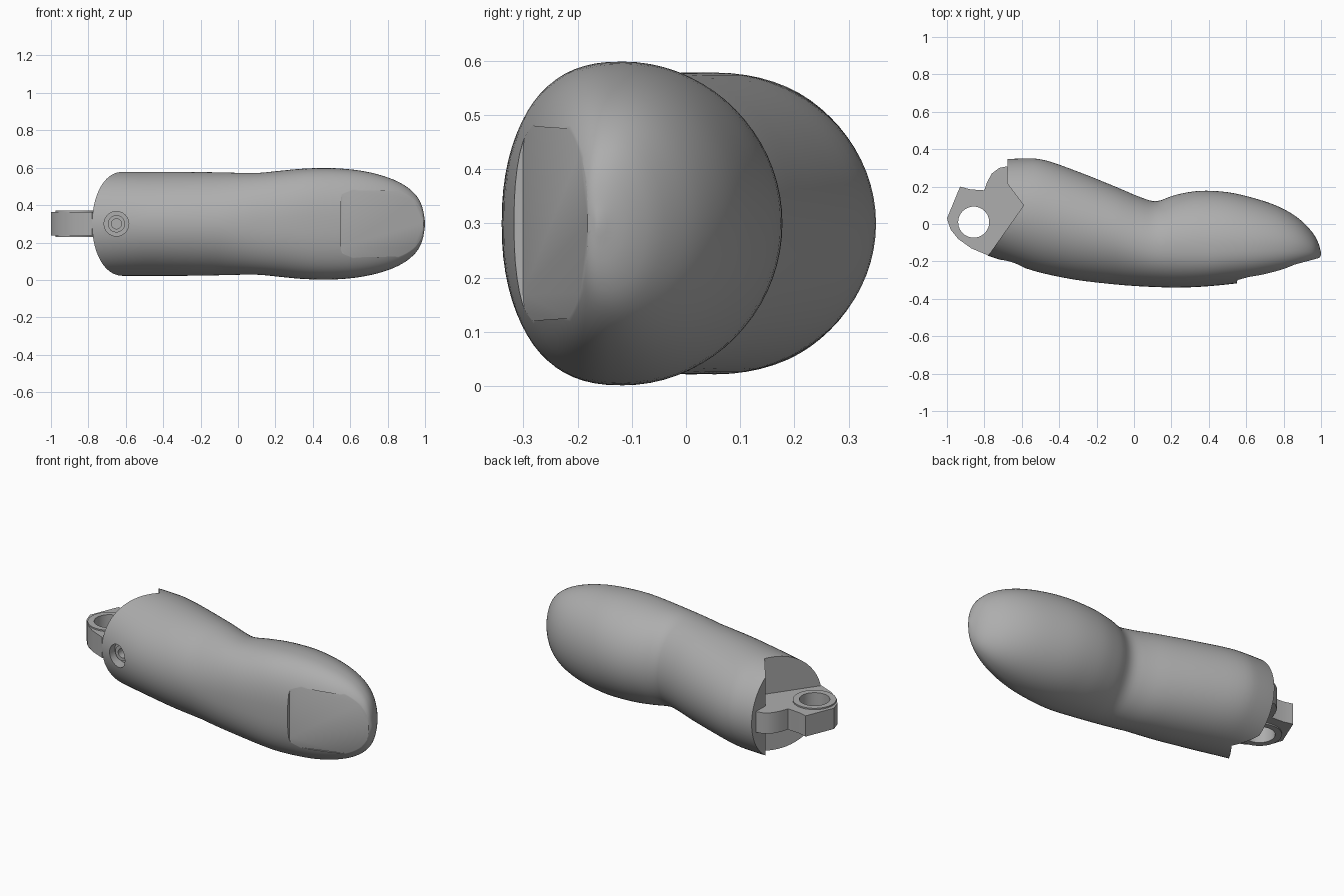
import bpy, bmesh
from math import cos, sin, pi, radians
from mathutils import Matrix, Vector

if "Cube" in bpy.data.objects:
    bpy.data.objects.remove(bpy.data.objects["Cube"])

MID = 0.3  # height of the centre plane

grey = bpy.data.materials.new("plain grey")
grey.use_nodes = True
tone = (0.42, 0.42, 0.42, 1)
grey.diffuse_color = tone
grey.node_tree.nodes["Principled BSDF"].inputs["Base Color"].default_value = tone


def finish(name, bm):
    bmesh.ops.recalc_face_normals(bm, faces=bm.faces)
    mesh = bpy.data.meshes.new(name)
    bm.to_mesh(mesh)
    bm.free()
    mesh.materials.append(grey)
    ob = bpy.data.objects.new(name, mesh)
    bpy.context.collection.objects.link(ob)
    return ob


def prism(name, outline, low, high):
    """Extrude an outline in x, y between two heights."""
    bm = bmesh.new()
    face = bm.faces.new([bm.verts.new((x, y, low)) for x, y in outline])
    out = bmesh.ops.extrude_face_region(bm, geom=[face])
    top = [v for v in out["geom"] if isinstance(v, bmesh.types.BMVert)]
    bmesh.ops.translate(bm, verts=top, vec=(0, 0, high - low))
    return finish(name, bm)


def cylinder(name, radius, start, end, radius_end=None):
    start, end = Vector(start), Vector(end)
    axis = end - start
    place = Matrix.Translation((start + end) / 2) @ axis.to_track_quat("Z", "Y").to_matrix().to_4x4()
    bm = bmesh.new()
    bmesh.ops.create_cone(bm, cap_ends=True, segments=48, radius1=radius,
                          radius2=radius_end or radius, depth=axis.length, matrix=place)
    return finish(name, bm)


def combine(target, tool, operation="DIFFERENCE"):
    tool.hide_render = True
    mod = target.modifiers.new("combine", "BOOLEAN")
    mod.object, mod.operation, mod.solver = tool, operation, "EXACT"
    bpy.context.view_layer.objects.active = target
    bpy.ops.object.modifier_apply(modifier=mod.name)
    bpy.data.objects.remove(tool)


def smooth(ob, angle):
    bpy.ops.object.select_all(action="DESELECT")
    ob.select_set(True)
    bpy.context.view_layer.objects.active = ob
    bpy.ops.object.shade_smooth_by_angle(angle=radians(angle))


def blend(a, b, c, d, t):
    """Catmull-Rom step between stations b and c."""
    return [q + t * (r - p + t * (2 * p - 5 * q + 4 * r - s + t * (3 * (q - r) + s - p))) / 2
            for p, q, r, s in zip(a, b, c, d)]


# Finger body: x, front edge, back edge, half height
stations = [
    (-0.95, -0.12, 0.33, 0.26), (-0.78, -0.17, 0.34, 0.275), (-0.6, -0.23, 0.35, 0.278),
    (-0.48, -0.265, 0.342, 0.278), (-0.3, -0.3, 0.28, 0.278), (-0.1, -0.323, 0.2, 0.275),
    (0.03, -0.333, 0.145, 0.272), (0.12, -0.337, 0.122, 0.273), (0.22, -0.34, 0.155, 0.283),
    (0.35, -0.336, 0.177, 0.295), (0.5, -0.323, 0.17, 0.298), (0.65, -0.303, 0.136, 0.285),
    (0.78, -0.275, 0.09, 0.255), (0.88, -0.242, 0.03, 0.212), (0.95, -0.21, -0.04, 0.155),
    (0.985, -0.188, -0.1, 0.09), (1.0, -0.165, -0.155, 0.01),
]
rows = [stations[0]] + stations + [stations[-1]]
sections = []
for i in range(len(stations) - 1):
    sections += [blend(*rows[i:i + 4], k / 4) for k in range(4)]
sections.append(stations[-1])

SIDES = 72
bm = bmesh.new()
rings = []
for x, front, back, half in sections:
    tip = min(max((x + 0.1) / 0.5, 0), 1)
    centre = front + (back - front) * (0.5 - 0.08 * tip)
    ring = []
    for k in range(SIDES):
        c, s = cos(2 * pi * k / SIDES), sin(2 * pi * k / SIDES)
        power = 2 / (2 + 0.5 * tip) if c < 0 else 1
        reach = back - centre if c > 0 else front - centre
        y = centre + reach * abs(c) ** power
        z = half * abs(s) ** power * (1 if s > 0 else -1)
        ring.append(bm.verts.new((x, y, MID + z)))
    rings.append(ring)
for a, b in zip(rings, rings[1:]):
    for k in range(SIDES):
        n = (k + 1) % SIDES
        bm.faces.new((a[k], a[n], b[n], b[k]))
bm.faces.new(rings[0])
bm.faces.new(rings[-1])
finger = finish("finger_body", bm)

# Angled notch across the knuckle end
combine(finger, prism("notch_cutter", [
    (-0.92, -0.369), (-0.59, 0.1), (-0.68, 0.22), (-0.67, 0.6), (-1.5, 0.6), (-1.5, -0.369)], -1, 2))

# Flat nail bed with rounded corners, sloping towards the tip
bm = bmesh.new()
outline = [(1.1, MID + 0.17), (1.1, MID - 0.17)]
for side in (-1, 1):
    arc = [(0.6 - 0.05 * sin(a * pi / 12), MID + side * (0.13 + 0.05 * cos(a * pi / 12)))
           for a in range(7)]
    outline += arc if side < 0 else arc[::-1]


def nail_y(x):
    return -0.303 + 0.27 * (x - 0.54)


inner = [bm.verts.new((x, nail_y(x), z)) for x, z in outline]
outer = [bm.verts.new((x - 0.01, -0.6, z)) for x, z in outline]
bm.faces.new(inner)
bm.faces.new(outer[::-1])
for k in range(len(inner)):
    n = (k + 1) % len(inner)
    bm.faces.new((inner[k], inner[n], outer[n], outer[k]))
combine(finger, finish("nail_cutter", bm))

# Countersunk screw hole
combine(finger, cylinder("sink_cutter", 0.066, (-0.65, -0.4, MID), (-0.65, -0.14, MID)))
combine(finger, cylinder("bore_cutter", 0.036, (-0.65, -0.2, MID), (-0.65, 0.1, MID)))
smooth(finger, 35)

# Screw head seated in the hole
screw = cylinder("screw", 0.046, (-0.65, -0.165, MID), (-0.65, -0.06, MID))
combine(screw, cylinder("socket_cutter", 0.027, (-0.65, -0.3, MID), (-0.65, -0.12, MID)))
smooth(screw, 35)

# Hinge lug with a raised ring around its pin hole
lug = prism("hinge_lug", [
    (-0.93, 0.2), (-0.875, 0.185), (-0.8, 0.18), (-0.785, 0.225), (-0.76, 0.27), (-0.72, 0.3),
    (-0.67, 0.31), (-0.6, 0.26), (-0.55, 0.1), (-0.6, -0.05), (-0.78, -0.168), (-0.87, -0.13),
    (-0.94, -0.08), (-0.98, -0.03), (-1.0, 0.03)], MID - 0.062, MID + 0.062)
hub = (-0.857, 0.01)
combine(lug, cylinder("ring", 0.118, (*hub, MID - 0.07), (*hub, MID + 0.07)), "UNION")
combine(lug, cylinder("pin_cutter", 0.083, (*hub, 0), (*hub, 1)))
smooth(lug, 30)
